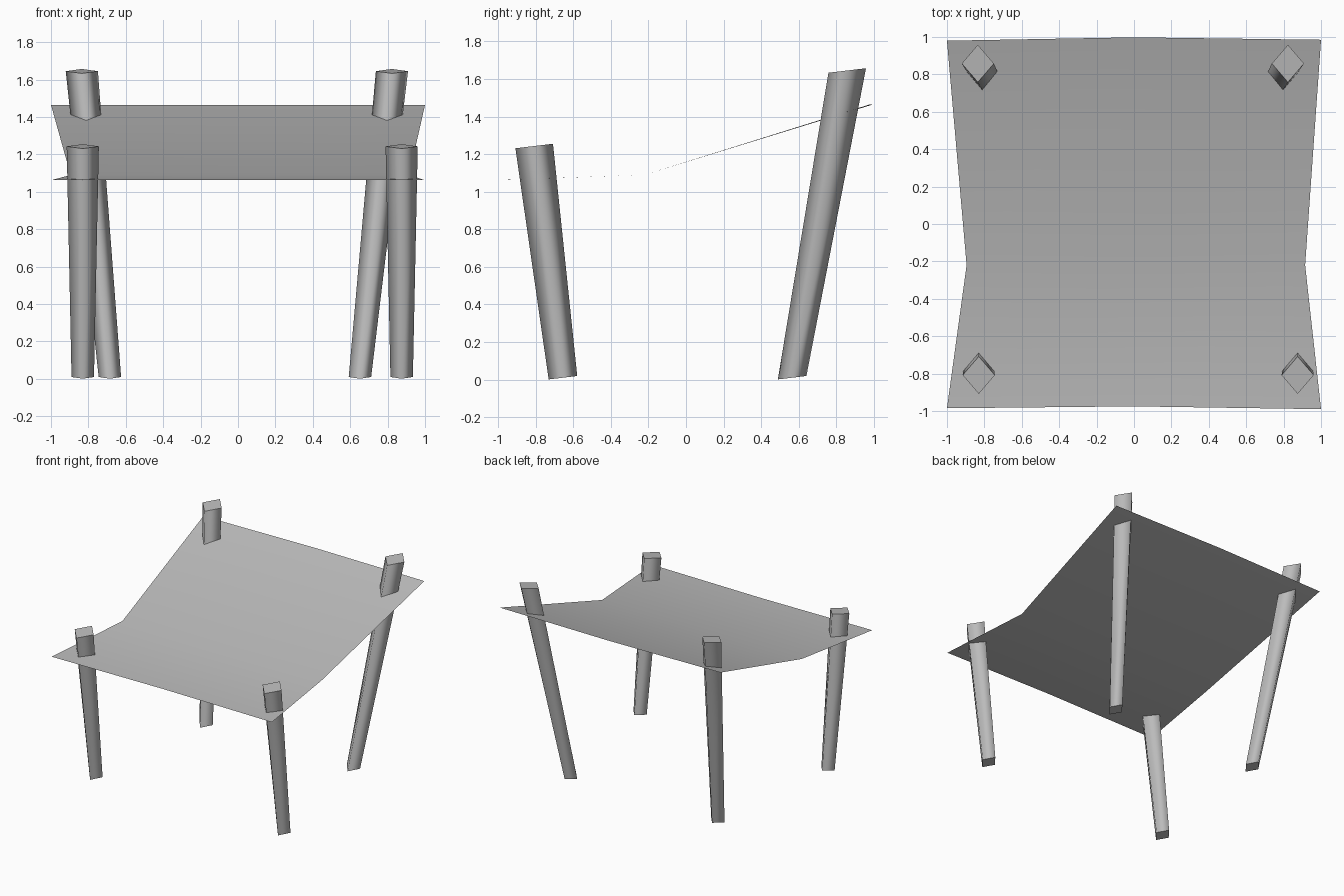
import bpy, bmesh
from mathutils import Vector

cube = bpy.data.objects.get("Cube")
if cube:
    bpy.data.objects.remove(cube, do_unlink=True)


def make_material(name, value):
    mat = bpy.data.materials.new(name)
    mat.use_nodes = True
    colour = (value, value, value, 1)
    mat.diffuse_color = colour
    mat.node_tree.nodes["Principled BSDF"].inputs["Base Color"].default_value = colour
    return mat


grey = make_material("plain grey", 0.5)


def finish(bm, name):
    bmesh.ops.recalc_face_normals(bm, faces=bm.faces)
    mesh = bpy.data.meshes.new(name)
    bm.to_mesh(mesh)
    bm.free()
    mesh.materials.append(grey)
    obj = bpy.data.objects.new(name, mesh)
    bpy.context.collection.objects.link(obj)
    return obj


# Leaning post: tapered diamond section, both ends cut on the same slant
SLANT = 0.12


def post(name, foot, head):
    bm = bmesh.new()
    rings = []
    for centre, rx, ry in ((foot, 0.06, 0.076), (head, 0.086, 0.1)):
        offsets = ((rx, 0), (0, ry), (-rx, 0), (0, -ry))
        rings.append([bm.verts.new(Vector(centre) + Vector((x, y, y * SLANT)))
                      for x, y in offsets])
    low, high = rings
    for i in range(4):
        j = (i + 1) % 4
        bm.faces.new((low[i], low[j], high[j], high[i])).smooth = True
    bm.faces.new(low[::-1])
    bm.faces.new(high)
    finish(bm, name)


post("front_right_post", (-0.83, -0.655, 0.01), (-0.83, -0.808, 1.243))
post("front_left_post", (0.875, -0.655, 0.01), (0.875, -0.808, 1.243))
post("back_right_post", (-0.685, 0.565, 0.01), (-0.835, 0.858, 1.645))
post("back_left_post", (0.652, 0.565, 0.01), (0.823, 0.858, 1.645))

# Thin sheet: three rows across, sloping up to the back, pinched at the fold
rows = (
    ((-1, -0.985), (0, -0.975), (1, -0.99), 1.062),
    ((-0.895, -0.22), (0, -0.22), (0.915, -0.22), 1.09),
    ((-1, 0.98), (0, 0.998), (1, 0.985), 1.465),
)
bm = bmesh.new()
grid = [[bm.verts.new((x, y, row[3])) for x, y in row[:3]] for row in rows]
for near, far in zip(grid, grid[1:]):
    for i in range(2):
        bm.faces.new((near[i], near[i + 1], far[i + 1], far[i])).smooth = True
sheet = finish(bm, "sheet_roof")
if sheet.data.polygons[0].normal.z < 0:
    sheet.data.flip_normals()
